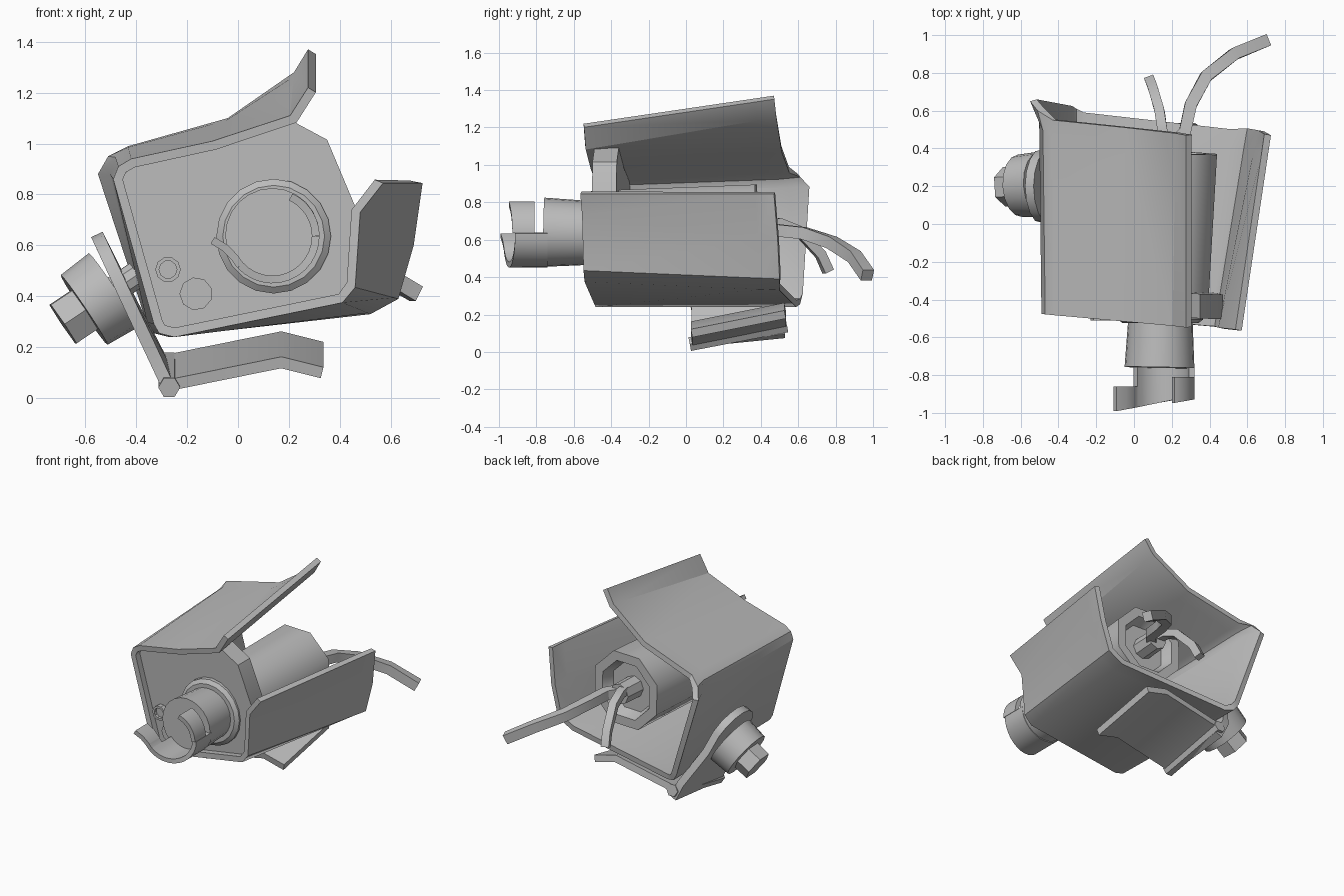
import bpy, bmesh, math
from mathutils import Vector

if "Cube" in bpy.data.objects:
    bpy.data.objects.remove(bpy.data.objects["Cube"])

GREY = (0.5, 0.5, 0.5, 1)
metal = bpy.data.materials.new("plain grey")
metal.use_nodes = True
metal.diffuse_color = GREY
metal.node_tree.nodes["Principled BSDF"].inputs["Base Color"].default_value = GREY


def make(name, verts, faces, thickness=0, offset=0, smooth=32):
    mesh = bpy.data.meshes.new(name)
    mesh.from_pydata([tuple(v) for v in verts], [], faces)
    if not thickness:
        bm = bmesh.new()
        bm.from_mesh(mesh)
        bmesh.ops.recalc_face_normals(bm, faces=bm.faces)
        bm.to_mesh(mesh)
        bm.free()
    mesh.materials.append(metal)
    ob = bpy.data.objects.new(name, mesh)
    bpy.context.collection.objects.link(ob)
    bpy.ops.object.select_all(action="DESELECT")
    ob.select_set(True)
    bpy.context.view_layer.objects.active = ob
    if thickness:
        mod = ob.modifiers.new("thickness", "SOLIDIFY")
        mod.thickness = thickness
        mod.offset = offset
        mod.use_even_offset = True
        bpy.ops.object.modifier_apply(modifier=mod.name)
    bpy.ops.object.shade_smooth_by_angle(angle=math.radians(smooth))


def loft(name, rings, smooth=32):
    """Closed solid through rings of equal size."""
    n = len(rings[0])
    faces = [(r * n + i, r * n + (i + 1) % n, (r + 1) * n + (i + 1) % n, (r + 1) * n + i)
             for r in range(len(rings) - 1) for i in range(n)]
    faces += [tuple(range(n)), tuple(range((len(rings) - 1) * n, len(rings) * n))]
    make(name, [p for ring in rings for p in ring], faces, smooth=smooth)


def strip(name, rails, thickness, offset=0):
    """Sheet across two or more rails."""
    n = len(rails[0])
    faces = [(r * n + i, r * n + i + 1, (r + 1) * n + i + 1, (r + 1) * n + i)
             for r in range(len(rails) - 1) for i in range(n - 1)]
    make(name, [p for rail in rails for p in rail], faces, thickness, offset)


def turned(name, start, end, steps, sides, twist=0.0, smooth=32):
    """Turned part: steps are (fraction along axis, radius)."""
    start, end = Vector(start), Vector(end)
    axis = end - start
    u = axis.cross(Vector((0, 0, 1))).normalized()
    v = u.cross(axis).normalized()
    angles = [math.tau * (i + twist) / sides for i in range(sides)]
    loft(name, [[start + axis * t + r * (u * math.cos(a) + v * math.sin(a))
                 for a in angles] for t, r in steps], smooth)


def wire(name, path, half):
    """Square-section lead along a path."""
    path = [Vector(p) for p in path]
    rings = []
    for i, p in enumerate(path):
        d = path[min(i + 1, len(path) - 1)] - path[max(i - 1, 0)]
        u = d.cross(Vector((0, 0, 1))).normalized() * half
        v = u.cross(d).normalized() * half
        rings.append([p + u + v, p - u + v, p - u - v, p + u - v])
    loft(name, rings)


def front_y(x, z):
    return -0.5 - 0.085 * x - 0.02 * z


# Bent sheet bracket, its side wall flaring only near the rear edge
front = [(.275, 1.22), (.205, 1.11), (-.10, 1.01), (-.42, .94), (-.47, .91), (-.49, .86),
         (-.33, .29), (-.31, .255), (-.25, .24), (.41, .375), (.46, .435), (.48, .73), (.57, .845)]
front = [Vector((x, front_y(x, z), z)) for x, z in front]
back = [(.275, .47, 1.37), (.22, .48, 1.28), (-.04, .51, 1.10), (-.43, .55, .99),
        (-.51, .60, .95), (-.55, .65, .88), (-.36, .62, .30), (-.33, .61, .255), (-.27, .59, .24),
        (.52, .50, .33), (.63, .50, .39), (.69, .49, .60), (.725, .47, .845)]
middle = [f.lerp(Vector(b), .9) for f, b in zip(front, back)]
for m, f in zip(middle, front):
    if f.x < -.4:
        m.x = f.x - .012
strip("bracket_sheet", [front, middle, back], 0.036, 1)

# Thick front panel, recessed inside the bracket
panel = [(.21, 1.09), (.35, 1.015), (.47, .73), (.44, .43), (.39, .39), (-.24, .26),
         (-.3, .29), (-.46, .86), (-.42, .91), (-.1, .98)]
loft("front_panel", [[(x, front_y(x, z) + d, z) for x, z in panel] for d in (0.05, 0.18)])

# Switch body with recessed rear and terminal stub
turned("switch_body", (.16, -.38, .63), (.195, .38, .65),
       [(0, .255), (1, .265), (1, .2), (.9, .17)], 8, .5, 50)
turned("terminal_stub", (.18, .2, .65), (.19, .46, .655), [(0, .075), (1, .07)], 8)

# Collar and lock barrel
turned("barrel_collar", (.14, -.4, .636), (.14, -.525, .636), [(0, .225), (.85, .225), (1, .2)], 20)
turned("lock_barrel", (.14, -.5, .636), (.135, -.76, .64), [(0, .17), (1, .185)], 24)


def barrel_arc(name, a0, a1, y_back, y_front, tail=()):
    n = 12
    pts = [(.135 + .17 * math.cos(a), .636 + .17 * math.sin(a))
           for a in (math.radians(a0 + (a1 - a0) * i / n) for i in range(n + 1))]
    pts += tail
    strip(name, [[(x, y_back, z) for x, z in pts],
                 [(x, y_front + .19 * (x - .14), z) for x, z in pts]], 0.03)


# Curved lip in front of the barrel, with a curled tail and a raised hook
barrel_arc("barrel_lip", 0, -138, -.74, -.945)
barrel_arc("lip_tail", -138, -150, -.86, -.945, [(-.05, .59), (-.10, .62)])
barrel_arc("lip_hook", 0, 65, -.81, -.96)

# Small details on the panel
turned("small_boss", (-.275, -.42, .505), (-.275, -.475, .505),
       [(0, .05), (1, .05), (1, .035), (.6, .035)], 10)
turned("round_pad", (-.165, -.42, .41), (-.165, -.51, .41), [(0, .065), (1, .065)], 9)

# Rear leads
wire("long_lead", [(.2, .42, .66), (.27, .49, .65), (.30, .63, .635), (.38, .78, .585),
                   (.53, .90, .51), (.70, .97, .41)], .032)
wire("short_lead", [(.17, .42, .68), (.15, .50, .69), (.135, .60, .65), (.10, .72, .52),
                    (.085, .76, .43)], .026)

# Mounting tab leaning along the side wall, rounded round the bolt
base, top = Vector((-.27, 0, .035)), Vector((-.56, 0, .655))
outline = [(0, .03), (.3, .03), (.55, .0)]
outline += [(.68 + .3 * math.sin(a), .2 - .2 * math.cos(a))
            for a in (math.pi * i / 8 for i in range(1, 8))]
outline += [(.55, .4), (.2, .53), (0, .53)]
make("mounting_tab", [base.lerp(top, s) + Vector((0, y, .1 * (y - .03) * (1 - s))) for s, y in outline],
     [tuple(range(len(outline)))], .05)

# Folded foot plate with a shallow ridge
foot = [(-.25, .055), (.17, .14), (.33, .1)]
strip("foot_plate", [[(x, .03, z) for x, z in foot], [(x, .53, z + .1) for x, z in foot]], .045)
turned("fold_bead", (-.27, .02, .042), (-.27, .54, .142), [(0, .043), (1, .043)], 6)

# Bolt with washer and hex head
bolt_dir = Vector((-.82, -.05, -.55)).normalized()
centre = Vector((-.48, .21, .43))


def bolt_part(name, a, b, steps, sides):
    turned(name, centre + bolt_dir * a, centre + bolt_dir * b, steps, sides)


bolt_part("bolt_shaft", -.1, .05, [(0, .055), (1, .055)], 10)
bolt_part("bolt_washer", .01, .15, [(0, .175), (1, .165)], 16)
bolt_part("bolt_head", .14, .25, [(0, .105), (1, .105)], 6)
